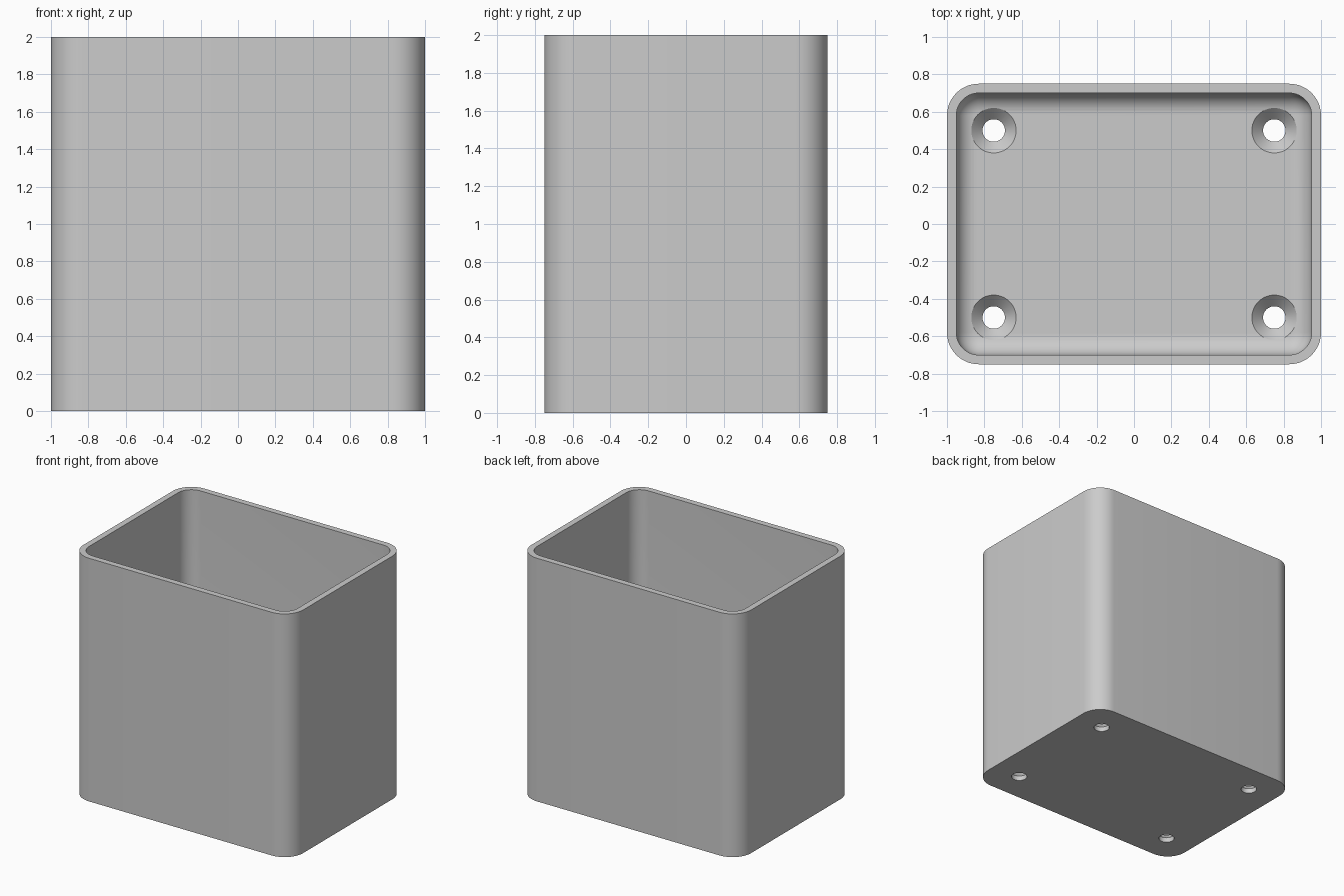
import bpy, bmesh
from math import sin, cos, pi

if "Cube" in bpy.data.objects:
    bpy.data.objects.remove(bpy.data.objects["Cube"])

HX, HY, HEIGHT = 1.0, 0.75, 2.0
CORNER, WALL, FLOOR, FILLET = 0.17, 0.05, 0.10, 0.11
HOLE, SINK = 0.06, 0.12

grey = bpy.data.materials.new("plain grey")
grey.use_nodes = True
colour = (0.6, 0.6, 0.6, 1)
grey.diffuse_color = colour
grey.node_tree.nodes["Principled BSDF"].inputs["Base Color"].default_value = colour


def make_object(name, bm):
    bmesh.ops.recalc_face_normals(bm, faces=bm.faces)
    mesh = bpy.data.meshes.new(name)
    bm.to_mesh(mesh)
    bm.free()
    mesh.materials.append(grey)
    obj = bpy.data.objects.new(name, mesh)
    bpy.context.collection.objects.link(obj)
    return obj


def loft(name, rings):
    """Join closed rings of points with quads and cap both ends."""
    bm = bmesh.new()
    loops = [[bm.verts.new(p) for p in ring] for ring in rings]
    n = len(loops[0])
    for a, b in zip(loops, loops[1:]):
        for i in range(n):
            j = (i + 1) % n
            bm.faces.new((a[i], a[j], b[j], b[i]))
    bm.faces.new(loops[0])
    bm.faces.new(loops[-1])
    return make_object(name, bm)


def rounded_ring(inset, z, steps=12):
    r = CORNER - inset
    pts = []
    for k, (sx, sy) in enumerate(((1, 1), (-1, 1), (-1, -1), (1, -1))):
        for i in range(steps + 1):
            a = (k + i / steps) * pi / 2
            pts.append((sx * (HX - CORNER) + r * cos(a),
                        sy * (HY - CORNER) + r * sin(a), z))
    return pts


def circle_ring(x, y, r, z, n=48):
    return [(x + r * cos(2 * pi * i / n), y + r * sin(2 * pi * i / n), z) for i in range(n)]


# Open box: outer wall, flat rim, inner wall and rounded floor edge
rings = [rounded_ring(0, 0), rounded_ring(0, HEIGHT), rounded_ring(WALL, HEIGHT)]
for i in range(11):
    a = i / 10 * pi / 2
    rings.append(rounded_ring(WALL + FILLET * (1 - cos(a)), FLOOR + FILLET * (1 - sin(a))))
box = loft("open_box", rings)

# Countersunk screw holes through the floor
cutters = []
for sx in (-1, 1):
    for sy in (-1, 1):
        x, y = 0.75 * sx, 0.5 * sy
        profile = ((HOLE, -0.1), (HOLE, FLOOR - (SINK - HOLE)),
                   (SINK, FLOOR), (SINK, FLOOR + 0.1))
        cutter = loft("screw_hole_cutter", [circle_ring(x, y, r, z) for r, z in profile])
        cutter.hide_render = True
        cutters.append(cutter)
        cut = box.modifiers.new("screw_hole", "BOOLEAN")
        cut.operation = "DIFFERENCE"
        cut.solver = "EXACT"
        cut.object = cutter

# Apply the cuts, drop the cutters and shade smoothly with crisp edges
bpy.ops.object.select_all(action="DESELECT")
box.select_set(True)
bpy.context.view_layer.objects.active = box
for name in [m.name for m in box.modifiers]:
    bpy.ops.object.modifier_apply(modifier=name)
for cutter in cutters:
    bpy.data.objects.remove(cutter)
bpy.ops.object.shade_smooth_by_angle(angle=pi / 6)
